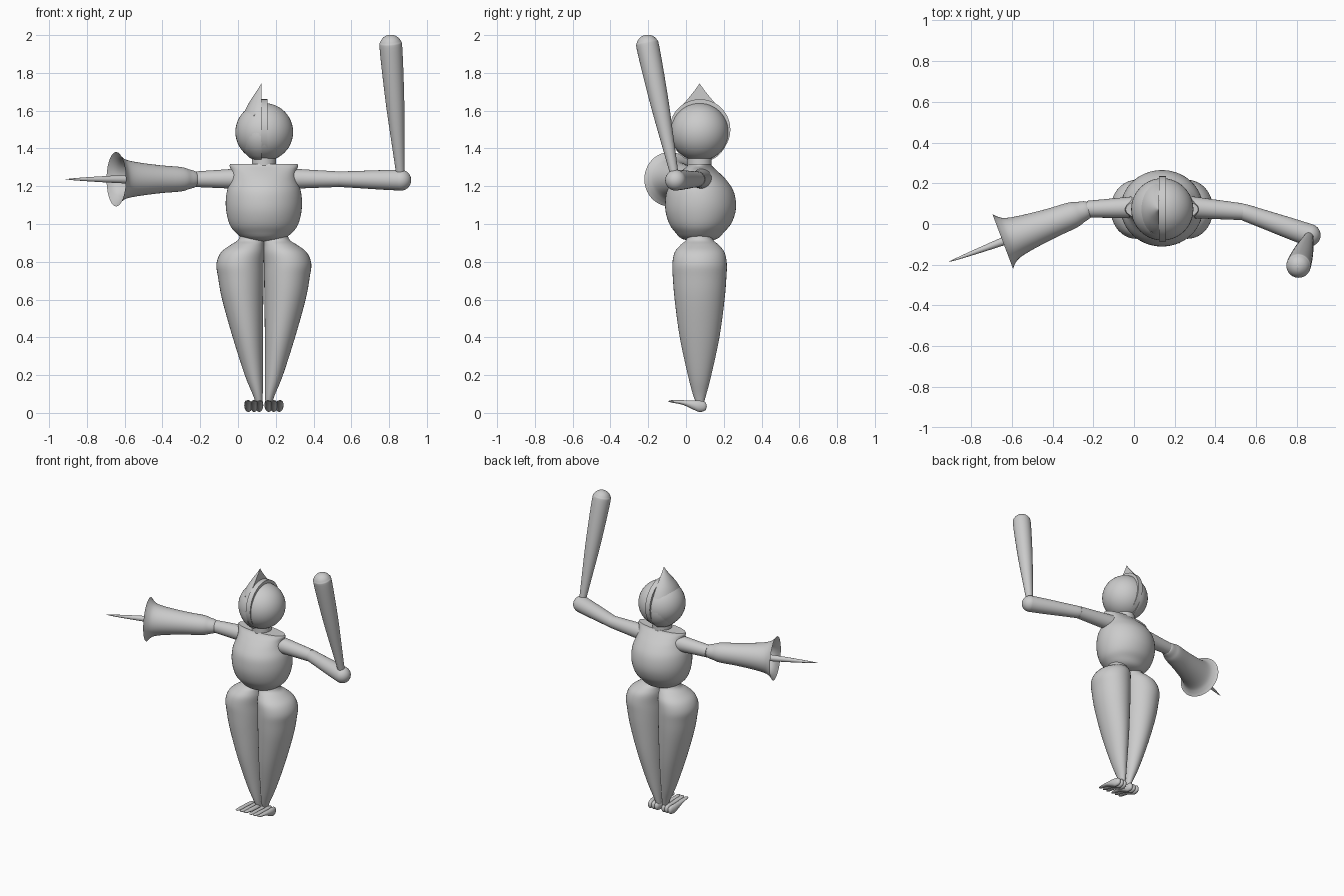
import bpy, bmesh, math
from mathutils import Vector, Matrix

if "Cube" in bpy.data.objects:
    bpy.data.objects.remove(bpy.data.objects["Cube"])

CX, CY = 0.137, 0.072      # body axis


def spline(rows, k=4):
    """Smooth interpolation through profile rows; repeated rows give a crease."""
    out = []
    for i in range(len(rows) - 1):
        p1, p2 = rows[i], rows[i + 1]
        if p1 == p2:
            continue
        p0, p3 = rows[max(i - 1, 0)], rows[min(i + 2, len(rows) - 1)]
        for j in range(k):
            t = j / k
            out.append([0.5 * (2 * b + (c - a) * t + (2 * a - 5 * b + 4 * c - d) * t * t
                               + (3 * b - a - 3 * c + d) * t ** 3)
                        for a, b, c, d in zip(p0, p1, p2, p3)])
    return out + [list(rows[-1])]


def finish(bm, name, origin=(0, 0, 0), mirror=False):
    bmesh.ops.remove_doubles(bm, verts=bm.verts, dist=1e-5)
    bmesh.ops.recalc_face_normals(bm, faces=bm.faces)
    me = bpy.data.meshes.new(name)
    bm.to_mesh(me)
    bm.free()
    ob = bpy.data.objects.new(name, me)
    bpy.context.collection.objects.link(ob)
    ob.location = origin
    for o in bpy.context.selected_objects:
        o.select_set(False)
    ob.select_set(True)
    bpy.context.view_layer.objects.active = ob
    bpy.ops.object.shade_smooth_by_angle(angle=math.radians(40))
    if mirror:
        ob.modifiers.new("mirror", 'MIRROR').use_mirror_merge = False
    return ob


def loft(name, rows, origin=(0, 0, 0), n=40, axis=None, half=False, mirror=False, floor=None):
    """Rows are (height, rx, ry, cx, cy); axis turns the height direction."""
    rot = Vector(axis).to_track_quat('Z', 'Y').to_matrix() if axis else Matrix.Identity(3)
    bm = bmesh.new()
    rings = []
    for h, rx, ry, cx, cy in spline(rows):
        ring = []
        for i in range(n):
            a = math.pi / 2 + math.pi * i / (n - 1) if half else 2 * math.pi * i / n
            p = rot @ Vector((cx + max(rx, 0) * math.cos(a), cy + max(ry, 0) * math.sin(a), h))
            if floor is not None:
                p.z = max(p.z, floor)
            ring.append(bm.verts.new(p))
        rings.append(ring)
    for a, b in zip(rings, rings[1:]):
        for i in range(n):
            j = (i + 1) % n
            bm.faces.new((a[i], a[j], b[j], b[i]))
    bm.faces.new(rings[0][::-1])
    bm.faces.new(rings[-1])
    return finish(bm, name, origin, mirror)


def turned(name, start, end, prof):
    """Round part along start-end; prof is (distance, radius)."""
    d = Vector(end) - Vector(start)
    return loft(name, [(t, r, r, 0, 0) for t, r in prof], start, axis=d)


def ball(name, c, r):
    bm = bmesh.new()
    bmesh.ops.create_uvsphere(bm, u_segments=40, v_segments=24, radius=r)
    return finish(bm, name, c)


# Torso: round belly, narrowing front-to-back at the flat shoulders
loft("torso", [
    (.905, 0, 0, 0, 0), (.92, .1, .09, 0, 0), (.96, .155, .132, 0, 0), (1.0, .182, .163, 0, .003),
    (1.06, .198, .184, 0, .005), (1.12, .202, .187, 0, .005), (1.18, .194, .174, 0, .003),
    (1.235, .174, .138, 0, .002), (1.275, .17, .1, 0, 0), (1.305, .181, .068, 0, 0),
    (1.318, .178, .06, 0, 0), (1.318, .178, .06, 0, 0), (1.318, 0, 0, 0, 0)],
    (CX, CY, 0), n=56)

# Neck
turned("neck", (CX, CY, 1.29), (CX, CY, 1.4), [(0, .064), (.11, .064)])

# Legs: heavy thighs tapering to thin ankles
loft("leg", [
    (.05, .017, .02, -.025, .002), (.1, .027, .036, -.033, 0), (.2, .048, .062, -.053, 0),
    (.4, .08, .105, -.085, 0), (.6, .109, .132, -.112, 0), (.72, .121, .142, -.122, 0),
    (.79, .125, .144, -.126, 0), (.85, .115, .132, -.112, 0), (.89, .088, .1, -.087, 0),
    (.915, .07, .072, -.067, 0), (.95, .062, .064, -.062, 0)],
    (CX, CY, 0), mirror=True)

# Feet: rounded heel with three flattened toes
for i, dx in enumerate((-.033, 0, .03)):
    loft(f"toe_{i + 1}", [
        (-.038, 0, 0, -.052 + dx * .8, 0), (-.03, .014, .022, -.052 + dx * .8, 0),
        (0, .02, .03, -.052 + dx * .9, 0), (.03, .019, .025, -.052 + dx, .006),
        (.09, .017, .012, -.052 + dx, .02), (.15, .013, .006, -.052 + dx, .026),
        (.167, 0, 0, -.052 + dx, .027)],
        (CX, CY, .035), n=20, axis=(0, -1, 0), mirror=True, floor=-.03)

# Head: smooth ball on one side, crested disc, pointed half mask on the other
ball("head", (CX + .002, CY, 1.487), .153)
turned("head_disc", (.122, CY + .002, 1.5), (.157, CY + .002, 1.5), [(0, .161), (.035, .161)])
mask = loft("half_mask", [
    (1.34, .04, .06, 0, 0), (1.355, .068, .09, 0, 0), (1.4, .105, .13, 0, 0), (1.46, .122, .15, 0, 0),
    (1.53, .113, .142, 0, 0), (1.61, .083, .104, 0, 0), (1.67, .048, .056, 0, 0),
    (1.71, .021, .024, 0, 0), (1.745, 0, 0, 0, 0)],
    (.124, CY, 0), n=32, half=True)
eye = turned("eye_cutter", (.085, -.2, 1.552), (.085, -.03, 1.552), [(0, .019), (.17, .019)])
eye.hide_render = True
eye.hide_set(True)
cut = mask.modifiers.new("eye_hole", 'BOOLEAN')
cut.operation, cut.object, cut.solver = 'DIFFERENCE', eye, 'EXACT'

# Horn arm: upper arm, open flared bell, spike
elbow_l, rim = Vector((-.225, .073, 1.237)), Vector((-.645, -.086, 1.237))
turned("upper_arm_horn", (.03, .083, 1.24), elbow_l, [(0, .056), (.06, .052), (.26, .041)])
turned("horn", elbow_l, rim, [
    (-.015, .02), (0, .041), (.04, .053), (.085, .065), (.2, .074), (.33, .09), (.4, .105),
    (.432, .125), (.449, .144), (.449, .144), (.425, .113), (.395, .096), (.33, .08),
    (.2, .05), (.15, 0)])
axis = (rim - elbow_l).normalized()
turned("spike", rim - axis * .28, rim + axis * .287, [(0, .03), (.28, .02), (.5, .007), (.567, 0)])

# Bat arm: upper arm, forearm, round hand, bat
elbow_r, hand = Vector((.535, .06, 1.237)), Vector((.862, -.055, 1.232))
turned("upper_arm_bat", (.25, .085, 1.24), elbow_r, [(0, .056), (.06, .052), (.286, .041)])
turned("forearm", elbow_r, hand, [
    (-.02, 0), (-.012, .03), (0, .04), (.1, .045), (.25, .052), (.347, .055)])
ball("hand", hand, .055)
bat_top = Vector((.809, -.203, 1.942))
L = (bat_top - hand).length
turned("bat", hand, bat_top, [(0, .02), (.06, .024), (.2, .034), (.4, .048), (.6, .057), (L, .06)]
       + [(L + .06 * math.sin(a), .06 * math.cos(a)) for a in (.4, .8, 1.2, math.pi / 2)])
